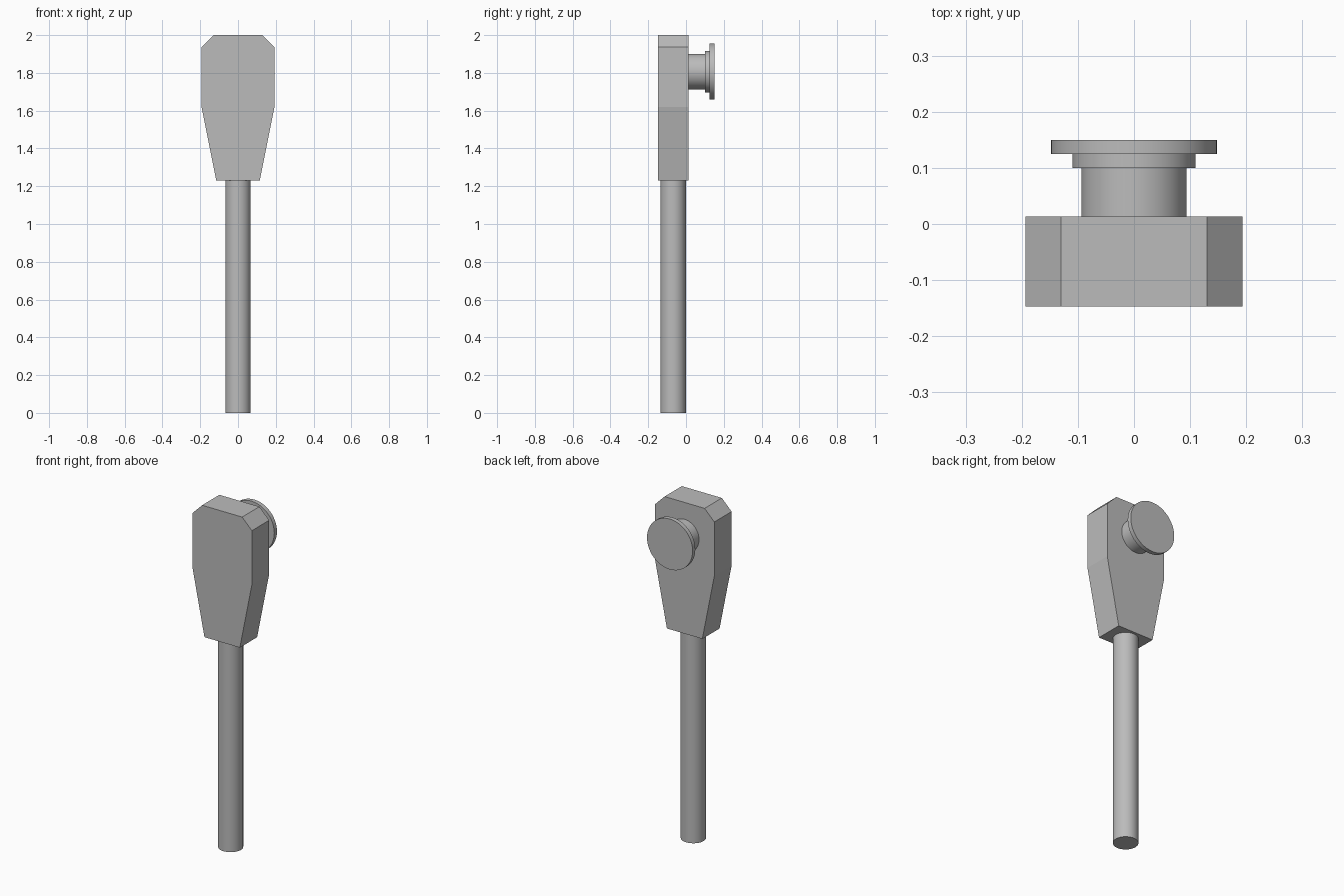
import bpy, bmesh
from math import pi
from mathutils import Matrix

if "Cube" in bpy.data.objects:
    bpy.data.objects.remove(bpy.data.objects["Cube"], do_unlink=True)

grey = bpy.data.materials.new("plain_grey")
grey.use_nodes = True
colour = (0.5, 0.5, 0.5, 1)
grey.diffuse_color = colour
grey.node_tree.nodes["Principled BSDF"].inputs["Base Color"].default_value = colour


def add_object(name, bm, smooth=False):
    bmesh.ops.recalc_face_normals(bm, faces=bm.faces)
    mesh = bpy.data.meshes.new(name)
    bm.to_mesh(mesh)
    bm.free()
    mesh.materials.append(grey)
    obj = bpy.data.objects.new(name, mesh)
    bpy.context.collection.objects.link(obj)
    if smooth:
        bpy.ops.object.select_all(action='DESELECT')
        obj.select_set(True)
        bpy.context.view_layer.objects.active = obj
        bpy.ops.object.shade_smooth_by_angle(angle=pi / 6)
    return obj


def cylinder(name, radius, depth, centre, tilt=0):
    bm = bmesh.new()
    matrix = Matrix.Translation(centre) @ Matrix.Rotation(tilt, 4, 'X')
    bmesh.ops.create_cone(bm, cap_ends=True, segments=48, radius1=radius,
                          radius2=radius, depth=depth, matrix=matrix)
    return add_object(name, bm, smooth=True)


# Tapered head with clipped top corners: mirrored outline pushed backwards
front, back = -0.147, 0.013
half = [(0.115, 1.23), (0.193, 1.62), (0.193, 1.937), (0.13, 2.0)]
outline = half + [(-x, z) for x, z in reversed(half)]
bm = bmesh.new()
face = bm.faces.new([bm.verts.new((x, front, z)) for x, z in outline])
extruded = bmesh.ops.extrude_face_region(bm, geom=[face], use_keep_orig=True)
moved = [g for g in extruded["geom"] if isinstance(g, bmesh.types.BMVert)]
bmesh.ops.translate(bm, verts=moved, vec=(0, back - front, 0))
add_object("head", bm)

# Round shaft under the head
cylinder("shaft", 0.067, 1.23, (0, -0.068, 0.615))

# Stepped knob on the back of the head
for name, radius, y0, y1 in (("knob_neck", 0.094, back, 0.1),
                             ("knob_collar", 0.11, 0.1, 0.125),
                             ("knob_disc", 0.148, 0.125, 0.15)):
    cylinder(name, radius, y1 - y0, (0, (y0 + y1) / 2, 1.807), pi / 2)
